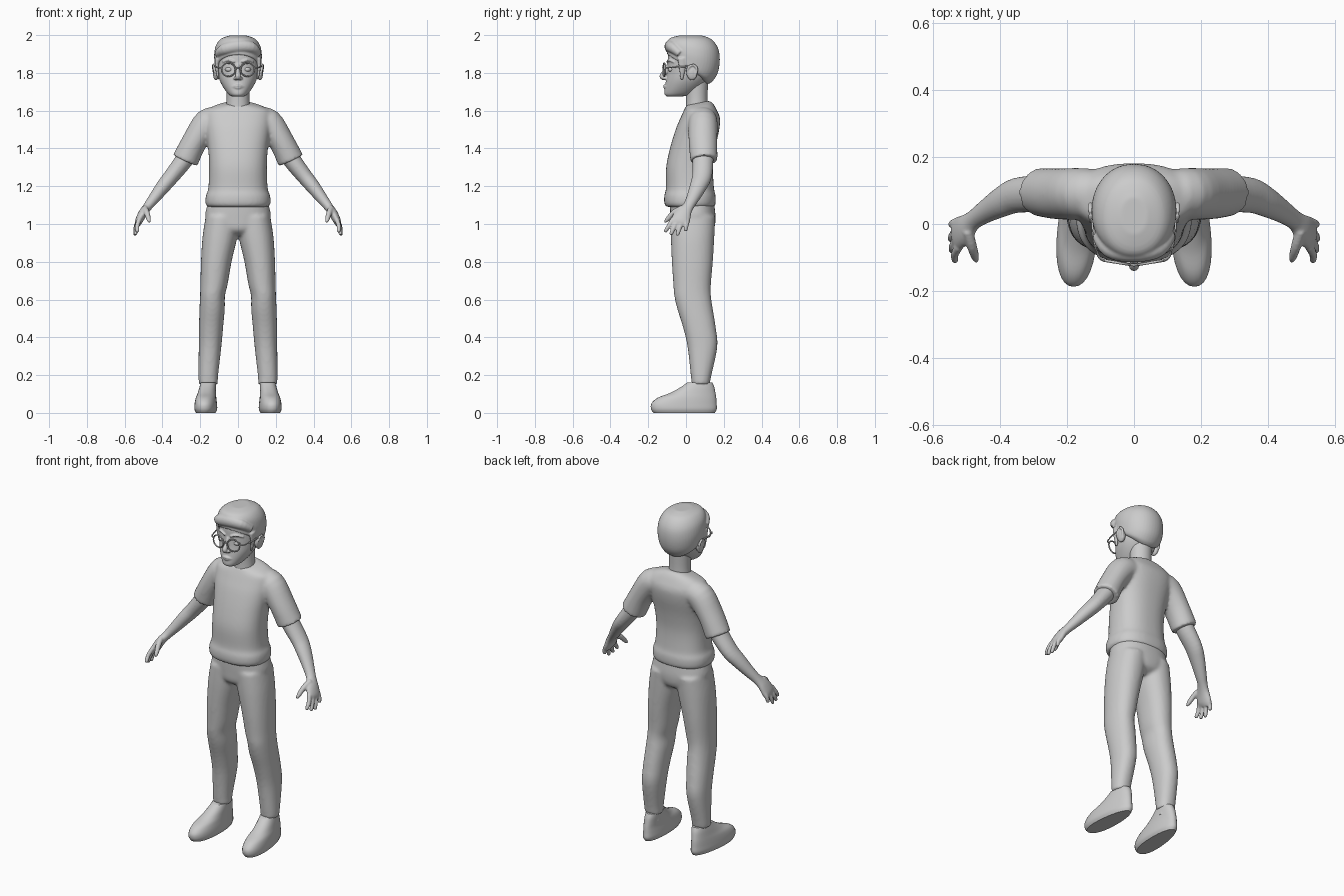
import bpy
import bmesh
import math
from mathutils import Vector

default_cube = bpy.data.objects.get("Cube")
if default_cube:
    bpy.data.objects.remove(default_cube, do_unlink=True)

# One plain clay colour for the whole figure
clay = bpy.data.materials.new("clay_grey")
clay.use_nodes = True
clay.diffuse_color = (0.6, 0.6, 0.6, 1)
clay.node_tree.nodes["Principled BSDF"].inputs["Base Color"].default_value = clay.diffuse_color


def resample(stations, steps):
    """Catmull-Rom interpolation of a list of equal-length tuples."""
    result = []
    last = len(stations) - 1
    for i in range(last):
        before, start = stations[max(i - 1, 0)], stations[i]
        end, after = stations[i + 1], stations[min(i + 2, last)]
        for step in range(steps):
            t = step / steps
            result.append([
                b + (c - a) * t / 2
                + (a - 2.5 * b + 2 * c - d / 2) * t * t
                + (1.5 * (b - c) + (d - a) / 2) * t ** 3
                for a, b, c, d in zip(before, start, end, after)])
    result.append(list(stations[last]))
    return result


def skin(bm, rings):
    """Bridge rings of points into a closed skin."""
    loops = [[bm.verts.new(point) for point in ring] for ring in rings]
    count = len(loops[0])
    for low, high in zip(loops, loops[1:]):
        for i in range(count):
            j = (i + 1) % count
            bm.faces.new((low[i], low[j], high[j], high[i]))
    bm.faces.new(loops[0][::-1])
    bm.faces.new(loops[-1])


def loft(bm, stations, power=2.0, sides=32, steps=4):
    """Stations: x, front y, back y, z, half width, rise of the back over the front."""
    def shaped(value):
        return math.copysign(abs(value) ** (2 / power), value)

    rings = []
    padded = [tuple(s) + (0,) * (6 - len(s)) for s in stations]
    for x, front, back, z, half, rise in resample(padded, steps):
        ring = []
        for k in range(sides):
            angle = math.tau * k / sides
            across, along = shaped(math.cos(angle)), shaped(math.sin(angle))
            ring.append(Vector((x + half * across,
                                (front + back) / 2 + (back - front) / 2 * along,
                                z - rise / 2 + rise * (along + 1) / 2)))
        rings.append(ring)
    skin(bm, rings)


def tube(bm, stations, sides=16, steps=4):
    """Stations: x, y, z, thickness radius, radius toward the y axis."""
    path = resample(stations, steps)
    rings = []
    for i, (x, y, z, thick, wide) in enumerate(path):
        ahead = Vector(path[min(i + 1, len(path) - 1)][:3])
        tangent = (ahead - Vector(path[max(i - 1, 0)][:3])).normalized()
        axis = Vector((0, 0, 1)) if abs(tangent.y) > 0.95 else Vector((0, 1, 0))
        side = (axis - tangent * axis.dot(tangent)).normalized()
        normal = tangent.cross(side)
        rings.append([Vector((x, y, z))
                      + normal * thick * math.cos(math.tau * k / sides)
                      + side * wide * math.sin(math.tau * k / sides)
                      for k in range(sides)])
    skin(bm, rings)


def ball(bm, centre, size):
    made = bmesh.ops.create_uvsphere(bm, u_segments=20, v_segments=12, radius=1)
    bmesh.ops.scale(bm, vec=size, verts=made["verts"])
    bmesh.ops.translate(bm, vec=centre, verts=made["verts"])


def mirror_x(bm):
    made = bmesh.ops.duplicate(bm, geom=bm.verts[:] + bm.edges[:] + bm.faces[:])["geom"]
    bmesh.ops.scale(bm, vec=(-1, 1, 1),
                    verts=[g for g in made if isinstance(g, bmesh.types.BMVert)])


def finish(bm, name, voxel=0, smoothing=0):
    """Make the object; a voxel size fuses its pieces into one surface."""
    bmesh.ops.recalc_face_normals(bm, faces=bm.faces[:])
    mesh = bpy.data.meshes.new(name)
    bm.to_mesh(mesh)
    bm.free()
    obj = bpy.data.objects.new(name, mesh)
    bpy.context.collection.objects.link(obj)
    mesh.materials.append(clay)
    bpy.ops.object.select_all(action='DESELECT')
    obj.select_set(True)
    bpy.context.view_layer.objects.active = obj
    bpy.ops.object.shade_smooth_by_angle(angle=math.radians(45))
    if voxel:
        fuse = obj.modifiers.new("fuse", 'REMESH')
        fuse.mode = 'VOXEL'
        fuse.voxel_size = voxel
        fuse.use_smooth_shade = True
        relax = obj.modifiers.new("relax", 'SMOOTH')
        relax.factor = 0.5
        relax.iterations = smoothing


# Shirt: sleeves, then the body
bm = bmesh.new()
tube(bm, [(.1, .09, 1.545, .07, .072), (.16, .09, 1.535, .076, .077),
          (.228, .09, 1.44, .067, .076), (.28, .095, 1.336, .071, .072)], sides=28)
mirror_x(bm)
loft(bm, [(0, -.105, .15, 1.09, .163), (0, -.115, .157, 1.11, .172),
          (0, -.115, .157, 1.15, .17), (0, -.106, .148, 1.19, .157),
          (0, -.105, .143, 1.3, .153), (0, -.085, .155, 1.4, .158),
          (0, -.055, .176, 1.5, .172), (0, -.03, .18, 1.56, .178),
          (0, -.012, .165, 1.6, .17), (0, -.004, .145, 1.625, .125, .02),
          (0, 0, .125, 1.64, .068, .025)], power=2.4, sides=48)
finish(bm, "shirt", .009, 6)

# Trousers: legs, then the hips
bm = bmesh.new()
loft(bm, [(.157, .03, .125, .15, .05), (.157, .025, .135, .2, .052),
          (.148, .008, .166, .35, .06), (.143, -.015, .158, .45, .064),
          (.137, -.046, .142, .55, .067), (.135, -.062, .132, .62, .066),
          (.127, -.067, .132, .68, .072), (.115, -.075, .142, .8, .081),
          (.096, -.08, .15, .93, .092), (.081, -.08, .155, 1.04, .09)], power=2.2)
mirror_x(bm)
loft(bm, [(0, -.04, .1, .94, .06), (0, -.075, .145, .97, .13),
          (0, -.082, .157, 1.03, .173), (0, -.085, .15, 1.1, .163),
          (0, -.085, .15, 1.12, .155)], power=2.3, sides=48)
finish(bm, "trousers", .009, 6)

# Arms with palms, fingers and thumbs
bm = bmesh.new()
tube(bm, [(.24, .09, 1.42, .05, .055), (.285, .09, 1.34, .048, .055),
          (.35, .085, 1.255, .042, .052), (.395, .065, 1.2, .038, .045),
          (.445, .035, 1.135, .03, .034), (.48, .01, 1.09, .024, .03),
          (.505, -.015, 1.055, .023, .044), (.525, -.03, 1.015, .02, .05),
          (.532, -.037, .995, .012, .044)], sides=24)
finger_tips = [(.533, -.112, .957), (.543, -.082, .942),
               (.546, -.048, .938), (.544, -.003, .962)]
for i, tip in enumerate(finger_tips):
    root = Vector((.522, -.068 + .025 * i, 1.025))
    tip = Vector(tip)
    knuckle = root.lerp(tip, .5) + Vector((.006, 0, 0))
    near_tip = knuckle.lerp(tip, .85)
    tube(bm, [(*root, .013, .014), (*knuckle, .012, .012),
              (*near_tip, .01, .01), (*tip, .004, .004)], sides=12)
tube(bm, [(.495, -.02, 1.085, .016, .016), (.483, -.065, 1.06, .015, .015),
          (.473, -.098, 1.025, .012, .012), (.469, -.113, 1.008, .005, .005)])
mirror_x(bm)
finish(bm, "arms", .005, 3)

# Shoes, broader at the toe than at the heel
bm = bmesh.new()
loft(bm, [(.168, -.172, .152, 0, .05), (.168, -.185, .163, .02, .058),
          (.168, -.183, .162, .05, .057), (.168, -.15, .16, .08, .053),
          (.166, -.085, .156, .105, .049), (.163, -.03, .15, .135, .046),
          (.16, .005, .14, .16, .043)], power=2.2)
for vert in bm.verts:
    vert.co.x = .165 + (vert.co.x - .165) * (1 - .8 * vert.co.y) - .06 * vert.co.y
mirror_x(bm)
finish(bm, "shoes")

# Ankles
bm = bmesh.new()
loft(bm, [(.157, .037, .125, .11, .041), (.157, .037, .122, .2, .041)])
mirror_x(bm)
finish(bm, "ankles")

# Neck
bm = bmesh.new()
loft(bm, [(0, -.002, .117, 1.6, .064), (0, 0, .114, 1.67, .06),
          (0, -.005, .118, 1.77, .064)])
finish(bm, "neck")

# Head with ears, brows, nose and lips
bm = bmesh.new()
ball(bm, (.117, .032, 1.8), (.016, .028, .04))
tube(bm, [(.118, .01, 1.785, .006, .006), (.127, .008, 1.82, .007, .007),
          (.13, .035, 1.843, .007, .007), (.13, .058, 1.82, .007, .007),
          (.122, .045, 1.775, .007, .007)], sides=10)
tube(bm, [(.018, -.099, 1.857, .005, .006), (.05, -.09, 1.868, .006, .007),
          (.082, -.063, 1.857, .004, .005)], sides=10)
ball(bm, (.014, -.11, 1.772), (.011, .014, .009))
mirror_x(bm)
loft(bm, [(0, -.098, -.03, 1.674, .028), (0, -.113, .03, 1.686, .05),
          (0, -.112, .08, 1.72, .076), (0, -.106, .115, 1.76, .097),
          (0, -.1, .135, 1.8, .107), (0, -.097, .145, 1.85, .111),
          (0, -.094, .145, 1.9, .109), (0, -.075, .125, 1.95, .09),
          (0, -.03, .08, 1.98, .05)], power=2.1, sides=48)
tube(bm, [(0, -.092, 1.845, .009, .01), (0, -.108, 1.81, .011, .012),
          (0, -.127, 1.782, .015, .014), (0, -.112, 1.766, .012, .008)])
for height, reach in ((1.733, -.113), (1.72, -.111)):
    tube(bm, [(-.033, -.1, 1.727, .003, .004), (0, reach, height, .006, .009),
              (.033, -.1, 1.727, .003, .004)], sides=10)
finish(bm, "head", .004, 2)

# Eyes
bm = bmesh.new()
ball(bm, (.047, -.076, 1.818), (.021, .019, .014))
mirror_x(bm)
finish(bm, "eyes")

# Hair: sideburns, swept fringe and cap
bm = bmesh.new()
tube(bm, [(.112, -.02, 1.88, .012, .026), (.111, -.02, 1.82, .009, .017),
          (.104, -.022, 1.765, .005, .008)])
mirror_x(bm)
tube(bm, [(-.108, -.03, 1.9, .02, .02), (-.07, -.075, 1.925, .03, .027),
          (0, -.086, 1.94, .033, .028), (.07, -.073, 1.935, .03, .027),
          (.108, -.03, 1.9, .02, .02)])
loft(bm, [(0, -.075, .115, 1.82, .09, -.16), (0, -.098, .14, 1.825, .117, -.14),
          (0, -.1, .168, 1.855, .124, -.11), (0, -.102, .179, 1.9, .126, -.065),
          (0, -.1, .17, 1.947, .116, -.035), (0, -.08, .135, 1.982, .088, -.008),
          (0, -.03, .08, 1.999, .04)], power=2.1, sides=48)
finish(bm, "hair", .005, 3)

# Glasses: round rims, temples and bridge
bm = bmesh.new()
rim = [math.tau * k / 16 for k in range(17)]
tube(bm, [(.05 + .037 * math.cos(a), -.115 + .006 * math.cos(a),
           1.817 + .035 * math.sin(a), .004, .004) for a in rim], sides=8, steps=2)
tube(bm, [(.086, -.11, 1.826, .004, .004), (.106, -.095, 1.828, .004, .004),
          (.12, -.04, 1.832, .004, .004), (.125, .02, 1.835, .004, .004)], sides=8)
mirror_x(bm)
tube(bm, [(-.014, -.12, 1.822, .004, .004), (0, -.122, 1.827, .004, .004),
          (.014, -.12, 1.822, .004, .004)], sides=8)
finish(bm, "glasses")
